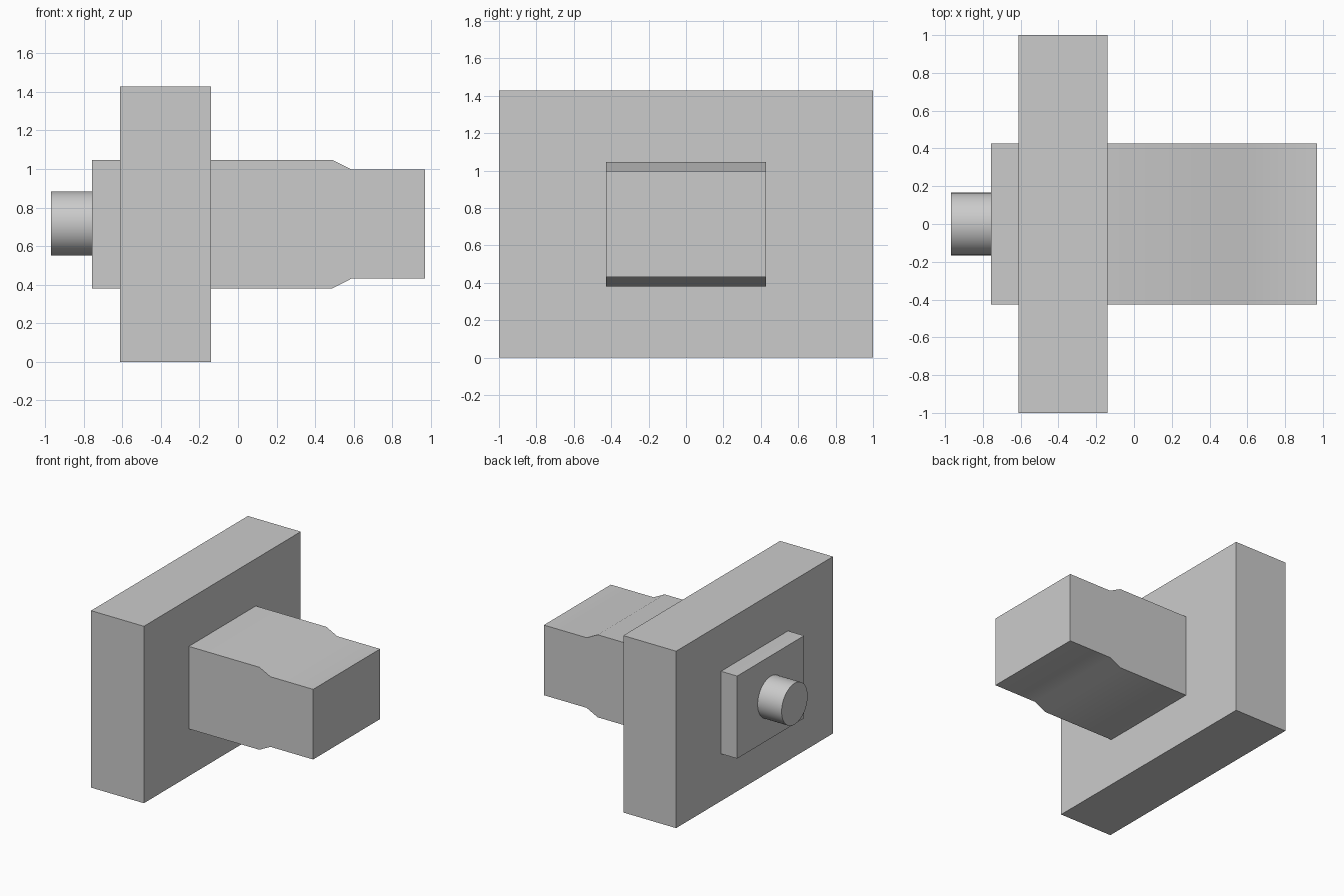
import bpy
import bmesh
import math

cube = bpy.data.objects.get("Cube")
if cube:
    bpy.data.objects.remove(cube, do_unlink=True)

MID_Z = 0.714

grey = bpy.data.materials.new("plain grey")
grey.use_nodes = True
colour = (0.6, 0.6, 0.6, 1)
grey.diffuse_color = colour
grey.node_tree.nodes["Principled BSDF"].inputs["Base Color"].default_value = colour


def finish(obj, name):
    """Name the part, colour it and smooth its shallow edges."""
    obj.name = obj.data.name = name
    obj.data.materials.append(grey)
    bpy.ops.object.select_all(action="DESELECT")
    obj.select_set(True)
    bpy.context.view_layer.objects.active = obj
    bpy.ops.object.shade_smooth_by_angle(angle=math.radians(30))


def prism(name, top_profile, half_width):
    """Extrude along y a profile of (x, half height), mirrored about MID_Z."""
    outline = [(x, MID_Z + h) for x, h in top_profile]
    outline += [(x, MID_Z - h) for x, h in reversed(top_profile)]
    bm = bmesh.new()
    face = bm.faces.new([bm.verts.new((x, -half_width, z)) for x, z in outline])
    new = bmesh.ops.extrude_face_region(bm, geom=[face])["geom"]
    moved = [v for v in new if isinstance(v, bmesh.types.BMVert)]
    bmesh.ops.translate(bm, verts=moved, vec=(0, 2 * half_width, 0))
    bmesh.ops.recalc_face_normals(bm, faces=bm.faces)
    mesh = bpy.data.meshes.new(name)
    bm.to_mesh(mesh)
    bm.free()
    obj = bpy.data.objects.new(name, mesh)
    bpy.context.collection.objects.link(obj)
    finish(obj, name)


# Broad upright plate
prism("wall_plate", [(-0.612, MID_Z), (-0.14, MID_Z)], 1.0)

# Block through the plate, stepping down to a thinner end
prism("stepped_block",
      [(-0.756, 0.333), (0.49, 0.333), (0.588, 0.283), (0.97, 0.283)], 0.427)

# Round stub on the back of the block
bpy.ops.mesh.primitive_cylinder_add(
    vertices=64, radius=0.166, depth=0.23,
    location=(-0.855, 0, MID_Z + 0.003), rotation=(0, math.pi / 2, 0))
finish(bpy.context.object, "round_stub")
